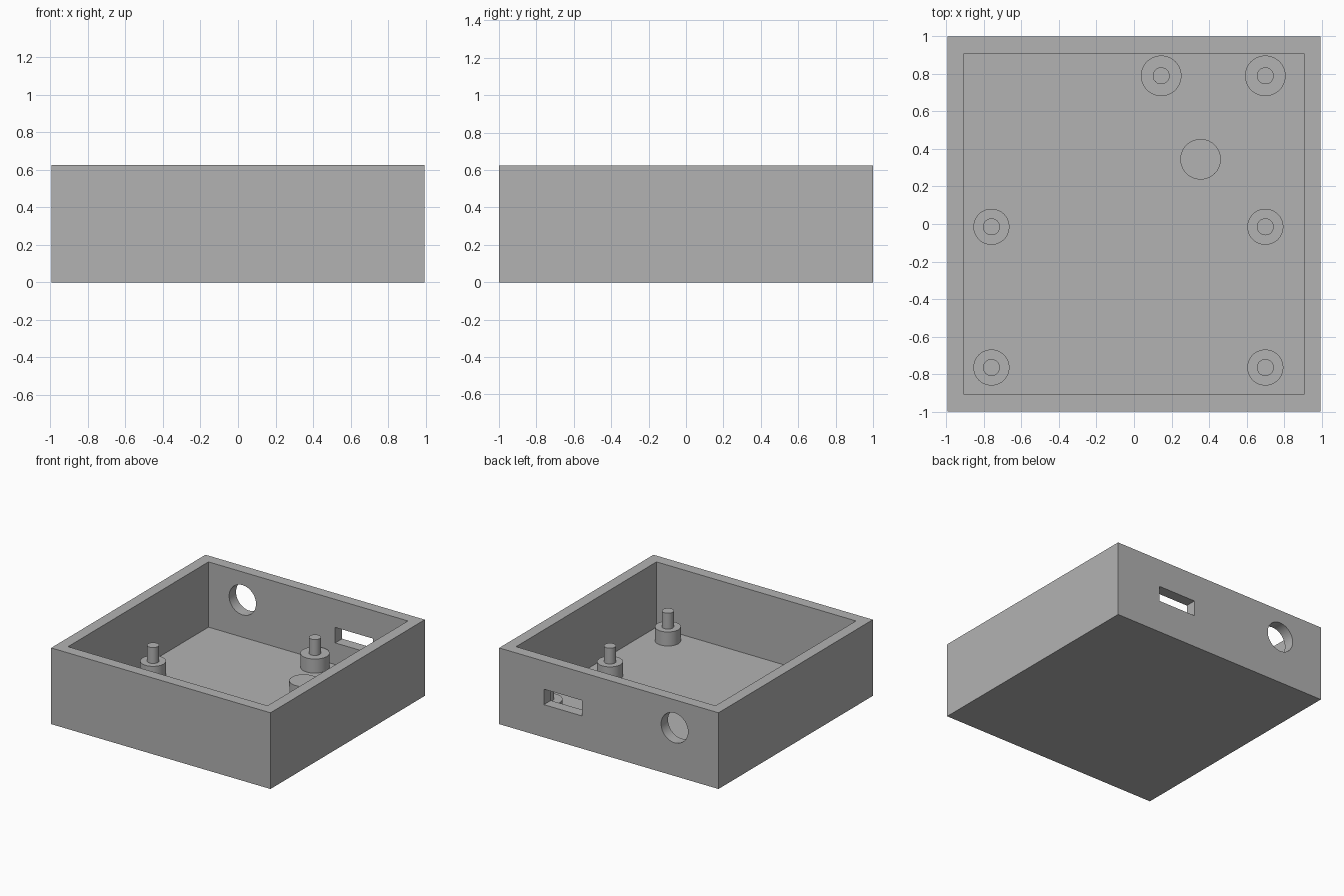
import bpy
import math

cube = bpy.data.objects.get("Cube")
if cube:
    bpy.data.objects.remove(cube, do_unlink=True)

WIDTH, DEPTH, HEIGHT = 1.99, 2.0, 0.625
WALL = 0.09
FLOOR = 0.09
BOSS_TOP, PIN_TOP = 0.205, 0.335

grey = bpy.data.materials.new("plain grey")
grey.use_nodes = True
colour = (0.448, 0.448, 0.448, 1)
grey.diffuse_color = colour
grey.node_tree.nodes["Principled BSDF"].inputs["Base Color"].default_value = colour


def box(name, low, high):
    centre = [(a + b) / 2 for a, b in zip(low, high)]
    bpy.ops.mesh.primitive_cube_add(size=1, location=centre)
    ob = bpy.context.object
    ob.name = name
    ob.scale = [b - a for a, b in zip(low, high)]
    bpy.ops.object.transform_apply(location=False, rotation=False, scale=True)
    ob.data.materials.append(grey)
    return ob


def cylinder(name, radius, length, centre, tilt=0):
    bpy.ops.mesh.primitive_cylinder_add(vertices=64, radius=radius, depth=length,
                                        location=centre, rotation=(tilt, 0, 0))
    ob = bpy.context.object
    ob.name = name
    ob.data.materials.append(grey)
    bpy.ops.object.shade_smooth_by_angle(angle=math.radians(30))
    return ob


def cut(target, cutter):
    bpy.context.view_layer.objects.active = target
    mod = target.modifiers.new("cut", "BOOLEAN")
    mod.operation = "DIFFERENCE"
    mod.solver = "EXACT"
    mod.object = cutter
    bpy.ops.object.modifier_apply(modifier=mod.name)
    bpy.data.objects.remove(cutter, do_unlink=True)


# Open tray with a thick floor and walls
hx, hy = WIDTH / 2, DEPTH / 2
case = box("case", (-hx, -hy, 0), (hx, hy, HEIGHT))
cut(case, box("cavity", (WALL - hx, WALL - hy, FLOOR), (hx - WALL, hy - WALL, HEIGHT + 0.2)))

# Connector slot and round cable hole through the back wall
cut(case, box("slot_cutter", (0.245, hy - 0.2, 0.268), (0.59, hy + 0.1, 0.395)))
cut(case, cylinder("cable_cutter", 0.122, 0.3, (-0.596, hy - 0.05, 0.395), math.pi / 2))
bpy.ops.object.select_all(action="DESELECT")
case.select_set(True)
bpy.context.view_layer.objects.active = case
bpy.ops.object.shade_smooth_by_angle(angle=math.radians(30))


def upright(name, radius, x, y, bottom, top):
    cylinder(name, radius, top - bottom, (x, y, (bottom + top) / 2))


# Board standoffs: a wide boss carrying a narrow locating pin
standoffs = {
    "front_right": (-0.76, -0.765, 0.096), "front_left": (0.70, -0.765, 0.096),
    "middle_right": (-0.76, -0.015, 0.096), "middle_left": (0.70, -0.015, 0.096),
    "back_centre": (0.145, 0.79, 0.108), "back_left": (0.70, 0.79, 0.108),
}
for place, (x, y, radius) in standoffs.items():
    upright(place + "_boss", radius, x, y, FLOOR - 0.01, BOSS_TOP)
    upright(place + "_pin", 0.045, x, y, BOSS_TOP - 0.01, PIN_TOP)

# Plain support post without a pin
upright("support_post", 0.108, 0.355, 0.345, FLOOR - 0.01, BOSS_TOP)
